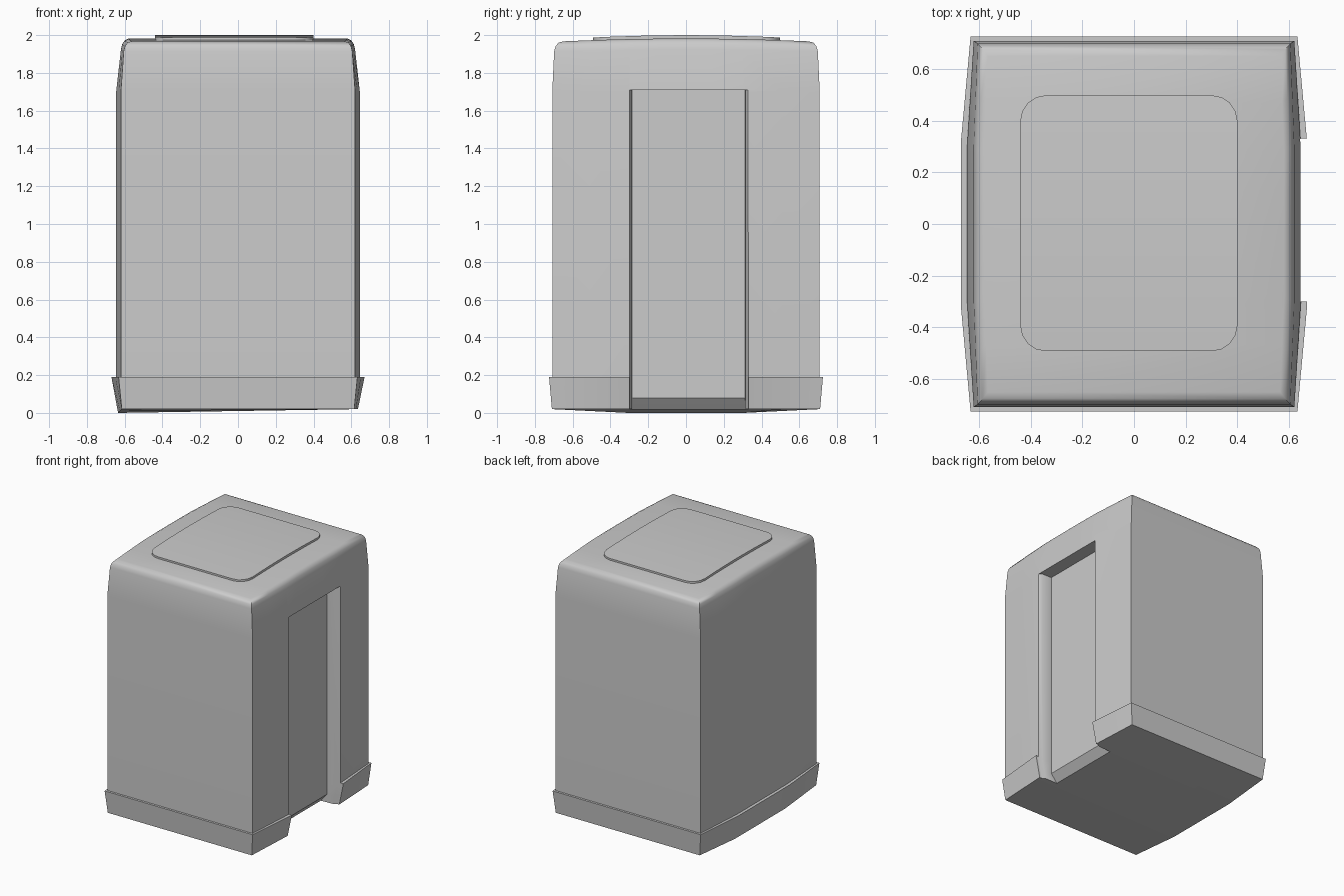
import bpy, bmesh, math

if "Cube" in bpy.data.objects:
    bpy.data.objects.remove(bpy.data.objects["Cube"])


def loft(name, rings):
    """Each ring is a list of sections (x_left, x_right, y, z_left, z_right) running front to back."""
    bm = bmesh.new()
    loops = []
    for ring in rings:
        left = [bm.verts.new((s[0], s[2], s[3])) for s in ring]
        right = [bm.verts.new((s[1], s[2], s[4])) for s in ring]
        loops.append((left, right))
    outlines = [l + r[::-1] for l, r in loops]
    for a, b in zip(outlines, outlines[1:]):
        n = len(a)
        for i in range(n):
            j = (i + 1) % n
            bm.faces.new((a[i], a[j], b[j], b[i]))
    for left, right in (loops[0], loops[-1]):
        for i in range(len(left) - 1):
            bm.faces.new((left[i], left[i + 1], right[i + 1], right[i]))
    bmesh.ops.recalc_face_normals(bm, faces=bm.faces)
    mesh = bpy.data.meshes.new(name)
    bm.to_mesh(mesh)
    bm.free()
    obj = bpy.data.objects.new(name, mesh)
    bpy.context.collection.objects.link(obj)
    return obj


def smooth(obj):
    bpy.ops.object.select_all(action='DESELECT')
    obj.select_set(True)
    bpy.context.view_layer.objects.active = obj
    bpy.ops.object.shade_smooth_by_angle(angle=math.radians(35))


# Cabin plan: sharp corners, sides bulging to a flat middle
def cabin_ring(corner_x, mid_x, half_y, z, crown=0.0, sag=0.0):
    ring = []
    for t in (-1, -0.72, -0.43, -0.2, 0, 0.2, 0.43, 0.72, 1):
        k = min(1, (1 - abs(t)) / 0.57)
        x = corner_x + (mid_x - corner_x) * k
        zc = z + crown * (1 - t * t)
        ring.append((-x, x, half_y * t, zc - sag * k, zc))
    return ring


# Cabin shell with flared skirt, ledge and rounded roof edge
cabin = loft("cabin_shell", [
    cabin_ring(0.615, 0.635, 0.71, 0.02, sag=0.02),
    cabin_ring(0.632, 0.67, 0.725, 0.19),
    cabin_ring(0.62, 0.647, 0.708, 0.19),
    cabin_ring(0.62, 0.645, 0.708, 1.70),
    cabin_ring(0.605, 0.62, 0.698, 1.915, 0.008),
    cabin_ring(0.598, 0.613, 0.69, 1.942, 0.010),
    cabin_ring(0.585, 0.60, 0.675, 1.96, 0.012),
    cabin_ring(0.565, 0.58, 0.65, 1.967, 0.015),
])


# Doorway recess: chamfered jambs, inner door panel kicked in at the bottom
def door_ring(z, rim_x, panel_x):
    plan = [(-0.30, rim_x), (-0.285, rim_x - 0.022), (-0.283, panel_x),
            (0.313, panel_x), (0.315, rim_x - 0.022), (0.33, rim_x)]
    return [(x, 0.9, y, z, z) for y, x in plan]


cutter = loft("doorway_cutter", [
    door_ring(-0.05, 0.605, 0.43),
    door_ring(0.02, 0.615, 0.49),
    door_ring(0.08, 0.627, 0.54),
    door_ring(0.17, 0.645, 0.54),
    door_ring(1.71, 0.645, 0.54),
])
cutter.hide_render = True
mod = cabin.modifiers.new("doorway", 'BOOLEAN')
mod.operation = 'DIFFERENCE'
mod.solver = 'EXACT'
mod.object = cutter
bpy.context.view_layer.objects.active = cabin
bpy.ops.object.modifier_apply(modifier=mod.name)
bpy.data.objects.remove(cutter)
smooth(cabin)


# Roof hatch: rounded rectangle with a gentle crown
def hatch_ring(inset, base, crown):
    hx, hy, r, cx = 0.42 - inset, 0.495 - inset, 0.10, -0.02
    half = []
    for i in range(5):
        a = math.radians(90 * i / 4)
        half.append((hx - r + r * math.sin(a), -(hy - r + r * math.cos(a))))
    mid = [(hx, -0.2), (hx, 0.0), (hx, 0.2)]
    pts = half + mid + [(x, -y) for x, y in reversed(half)]
    ring = []
    for x, y in pts:
        z = base + crown * (1 - (y / hy) ** 2)
        ring.append((cx - x, cx + x, y + 0.003, z, z))
    return ring


hatch = loft("roof_hatch", [hatch_ring(0, 1.955, 0.015), hatch_ring(0, 1.987, 0.013)])
smooth(hatch)
